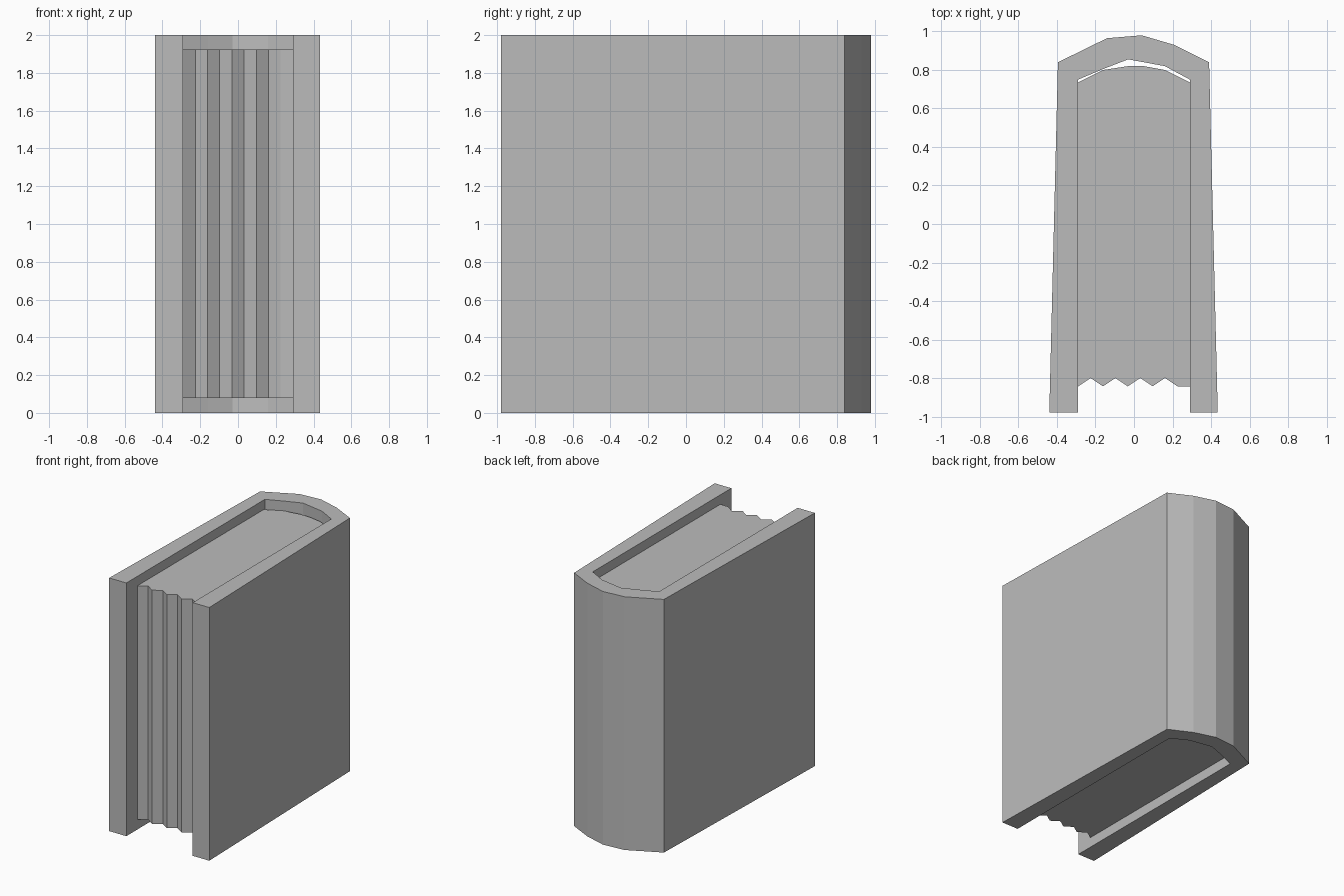
import bpy
import bmesh

cube = bpy.data.objects.get("Cube")
if cube:
    bpy.data.objects.remove(cube, do_unlink=True)

grey = bpy.data.materials.new("plain_grey")
grey.use_nodes = True
GREY = (0.5, 0.5, 0.5, 1)
grey.diffuse_color = GREY
grey.node_tree.nodes["Principled BSDF"].inputs["Base Color"].default_value = GREY


def extrude_outline(name, outline, z_low, z_high):
    """Flat-shaded solid made by lifting a plan outline."""
    bm = bmesh.new()
    face = bm.faces.new([bm.verts.new((x, y, z_low)) for x, y in outline])
    lifted = bmesh.ops.extrude_face_region(bm, geom=[face])["geom"]
    top = [v for v in lifted if isinstance(v, bmesh.types.BMVert)]
    bmesh.ops.translate(bm, verts=top, vec=(0, 0, z_high - z_low))
    bmesh.ops.recalc_face_normals(bm, faces=bm.faces)
    mesh = bpy.data.meshes.new(name)
    bm.to_mesh(mesh)
    bm.free()
    mesh.materials.append(grey)
    obj = bpy.data.objects.new(name, mesh)
    bpy.context.collection.objects.link(obj)
    return obj


# Cover: two tapering boards joined by a rounded, faceted spine
outer = [(-0.44, -0.98), (-0.395, 0.84), (-0.14, 0.965), (0.04, 0.98),
         (0.21, 0.93), (0.30, 0.885), (0.39, 0.84), (0.435, -0.98)]
inner = [(0.29, -0.98), (0.29, 0.75), (0.16, 0.82),
         (-0.03, 0.855), (-0.16, 0.805), (-0.29, 0.75), (-0.29, -0.98)]
extrude_outline("cover", outer + inner, 0, 2)

# Page block: rounded back and pleated fore edge
half = 0.29
step = 2 * half / 9
pleats = [(-half + i * step, -0.80 if i % 2 else -0.843) for i in range(9)]
pleats.append((half, -0.843))
back = [(half, 0.735), (0.16, 0.80), (0.05, 0.82),
        (-0.03, 0.82), (-0.16, 0.80), (-half, 0.735)]
extrude_outline("pages", pleats + back, 0.08, 1.925)
